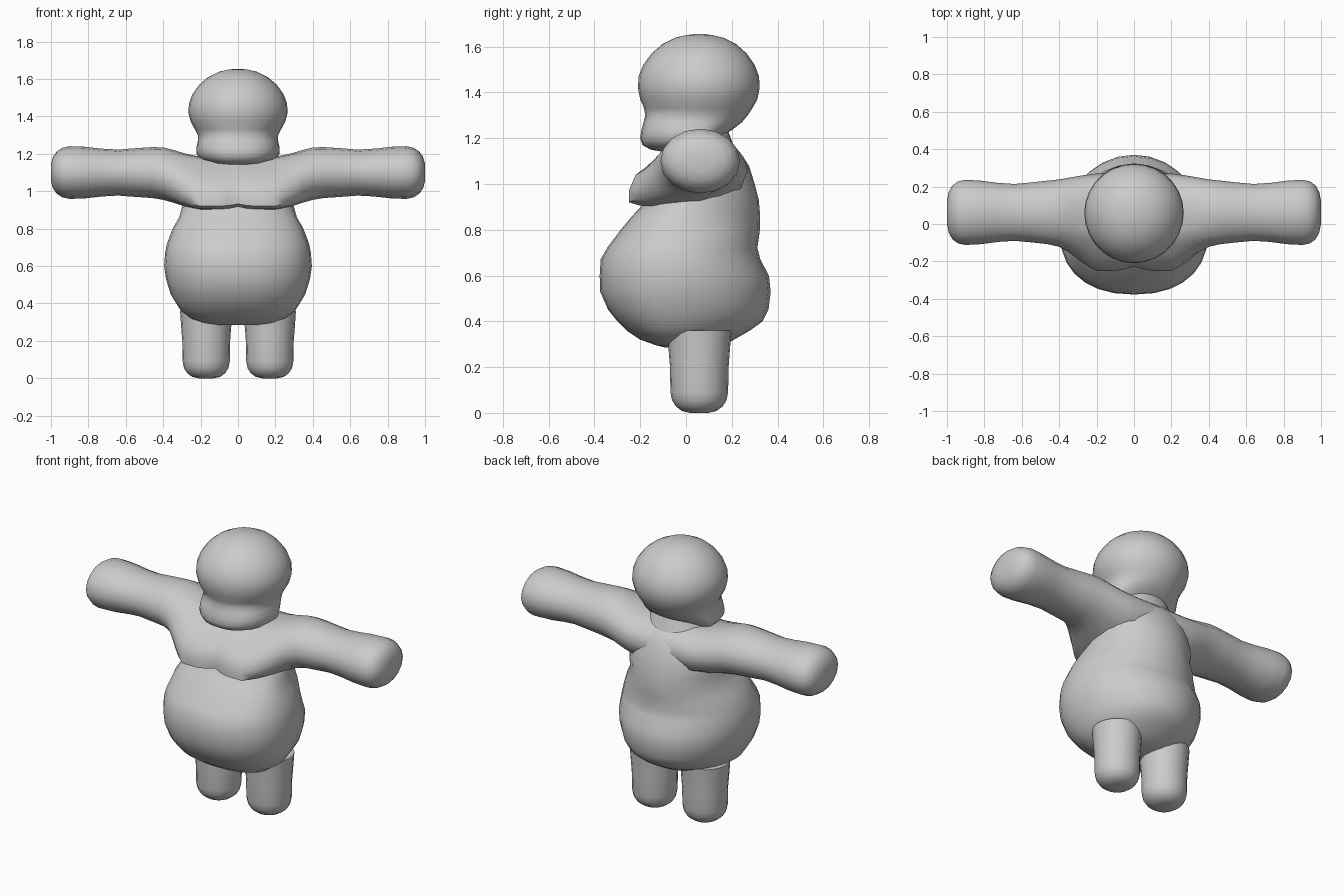
import bpy, bmesh, math

grey = bpy.data.materials.new("soft grey")
grey.diffuse_color = (0.6, 0.6, 0.6, 1)


def loft(name, rings):
    """Skin a list of equal-length point rings and close both ends."""
    bm = bmesh.new()
    vs = [[bm.verts.new(p) for p in r] for r in rings]
    n = len(vs[0])
    for a, b in zip(vs, vs[1:]):
        for i in range(n):
            j = (i + 1) % n
            bm.faces.new((a[i], a[j], b[j], b[i]))
    bm.faces.new(vs[0])
    bm.faces.new(vs[-1])
    bmesh.ops.recalc_face_normals(bm, faces=bm.faces)
    me = bpy.data.meshes.new(name)
    bm.to_mesh(me)
    bm.free()
    ob = bpy.data.objects.new(name, me)
    bpy.context.collection.objects.link(ob)
    me.materials.append(grey)
    bpy.ops.object.select_all(action='DESELECT')
    bpy.context.view_layer.objects.active = ob
    ob.select_set(True)
    bpy.ops.object.shade_smooth_by_angle(angle=math.radians(50))
    return ob


def oval(z, half, front, back, mid, cx=0.0, power=1.0, n=28):
    """Horizontal ring with separate front and back depths; power < 1 squares the front."""
    pts = []
    for i in range(n):
        a = 2 * math.pi * i / n
        c, s = math.cos(a), math.sin(a)
        if s < 0:
            c = math.copysign(abs(c) ** power, c)
            y = mid - (mid - front) * abs(s) ** power
        else:
            y = mid + (back - mid) * s
        pts.append((cx + half * c, y, z))
    return pts


# Torso: height, half width, front, back
torso = [
    (0.285, 0.10, -0.09, 0.10), (0.295, 0.18, -0.13, 0.16), (0.32, 0.25, -0.20, 0.21),
    (0.36, 0.305, -0.26, 0.28), (0.40, 0.33, -0.30, 0.335), (0.45, 0.36, -0.34, 0.36),
    (0.53, 0.385, -0.375, 0.37), (0.60, 0.395, -0.377, 0.362), (0.67, 0.39, -0.373, 0.325),
    (0.72, 0.38, -0.345, 0.312), (0.80, 0.35, -0.285, 0.323), (0.86, 0.315, -0.235, 0.324),
    (0.93, 0.295, -0.17, 0.318), (1.00, 0.285, -0.14, 0.30), (1.08, 0.27, -0.12, 0.275),
    (1.14, 0.24, -0.10, 0.235), (1.18, 0.19, -0.08, 0.17)]
loft("torso", [oval(z, h, f, b, -0.05 if z < 0.9 else 0.05, power=0.88)
               for z, h, f, b in torso])

# Head and jaw: height, half width, front, back
head = [
    (1.142, 0.08, -0.11, 0.05), (1.15, 0.15, -0.155, 0.07), (1.17, 0.20, -0.19, 0.10),
    (1.20, 0.223, -0.20, 0.14), (1.235, 0.222, -0.195, 0.20), (1.27, 0.214, -0.185, 0.245),
    (1.30, 0.215, -0.178, 0.27), (1.33, 0.23, -0.183, 0.29), (1.37, 0.252, -0.20, 0.312),
    (1.42, 0.266, -0.21, 0.322), (1.47, 0.262, -0.207, 0.319), (1.52, 0.243, -0.187, 0.30),
    (1.57, 0.207, -0.15, 0.265), (1.61, 0.16, -0.104, 0.22), (1.638, 0.105, -0.05, 0.165),
    (1.65, 0.055, 0.0, 0.115), (1.655, 0.015, 0.04, 0.075)]
loft("head", [oval(z, h, f, b, 0.06, power=0.85 if z < 1.3 else 1.0)
              for z, h, f, b in head])

# Neck, tucked between head and shoulders
loft("neck", [oval(z, h, 0.05 - h * 0.8, 0.05 + h * 0.85, 0.05)
              for z, h in [(1.12, 0.21), (1.18, 0.18), (1.25, 0.15)]])

# Chest and arms: one sideways loft, blending a drooping chest outline into arm ovals
chest = [(.27, 1.06), (.25, 1.12), (.20, 1.16), (.14, 1.185), (.06, 1.185), (-.02, 1.18),
         (-.09, 1.16), (-.16, 1.08), (-.22, 1.04), (-.25, .97), (-.25, .92), (-.20, .905),
         (-.10, .90), (.02, .90), (.14, .93), (.24, .98)]
# distance from centre, chest weight, arm half depth, arm half height
stations = [(0.0, 0.85, .17, .14), (0.05, 0.95, .17, .14), (0.10, 1.0, .17, .14),
            (0.20, 1.0, .17, .14), (0.25, 0.83, .17, .14), (0.30, 0.60, .173, .14),
            (0.35, 0.33, .174, .14), (0.40, 0.10, .173, .14), (0.46, 0.0, .17, .136),
            (0.55, 0.0, .16, .13), (0.64, 0.0, .152, .123), (0.73, 0.0, .158, .128),
            (0.82, 0.0, .17, .138), (0.90, 0.0, .174, .141), (0.94, 0.0, .166, .132),
            (0.97, 0.0, .145, .112), (0.99, 0.0, .11, .083), (1.0, 0.0, .06, .045)]


def arm_ring(x, w, hy, hz):
    pts = []
    for i, (cy, cz) in enumerate(chest):
        a = 2 * math.pi * i / len(chest)
        y, z = 0.062 + hy * math.cos(a), 1.1 + hz * math.sin(a)
        pts.append((x, y + (cy - y) * w, z + (cz - z) * w))
    return pts


loft("chest_and_arms", [arm_ring(-x, *r) for x, *r in reversed(stations[1:])]
     + [arm_ring(x, *r) for x, *r in stations])

# Legs: rounded stumps, height and radius
leg = [(0.0, 0.04), (0.008, 0.075), (0.028, 0.102), (0.055, 0.119), (0.09, 0.126),
       (0.20, 0.128), (0.29, 0.135), (0.36, 0.14)]
for side, label in ((-1, "left"), (1, "right")):
    loft(label + "_leg", [oval(z, r, 0.058 - r, 0.058 + r, 0.058, cx=side * 0.17, n=20)
                          for z, r in leg])
